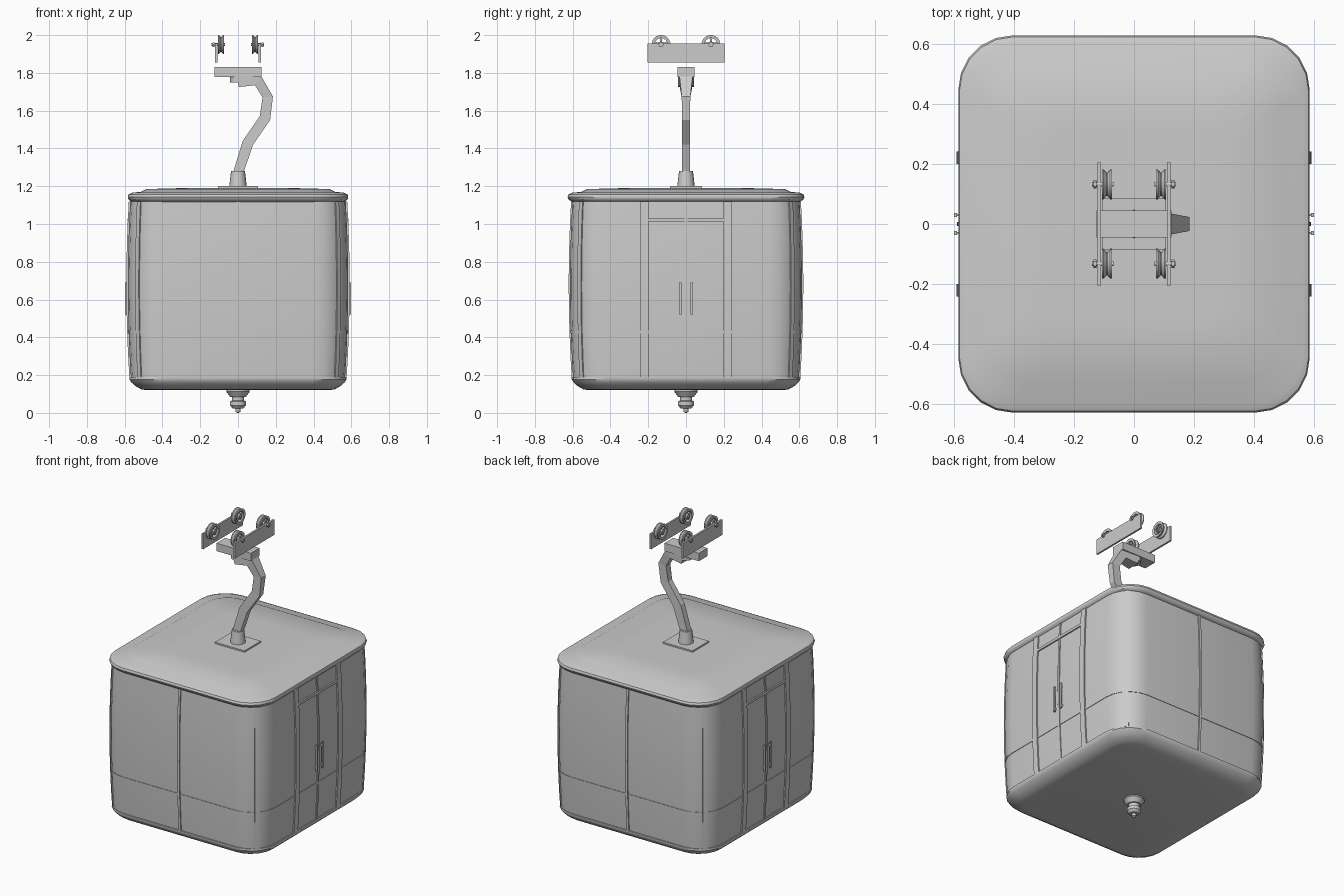
import bpy, bmesh, math
from mathutils import Vector

if "Cube" in bpy.data.objects:
    bpy.data.objects.remove(bpy.data.objects["Cube"])


def loft(name, rings, wrap=False, smooth=35):
    """Skin a list of point rings; cap the ends, or wrap last to first."""
    bm = bmesh.new()
    vs = [[bm.verts.new(p) for p in ring] for ring in rings]
    n, m = len(vs[0]), len(vs)
    for i in range(m if wrap else m - 1):
        a, b = vs[i], vs[(i + 1) % m]
        for j in range(n):
            k = (j + 1) % n
            bm.faces.new((a[j], a[k], b[k], b[j]))
    if not wrap:
        bm.faces.new(vs[0])
        bm.faces.new(vs[-1])
    bmesh.ops.recalc_face_normals(bm, faces=bm.faces)
    me = bpy.data.meshes.new(name)
    bm.to_mesh(me)
    bm.free()
    ob = bpy.data.objects.new(name, me)
    bpy.context.collection.objects.link(ob)
    if smooth:
        bpy.ops.object.select_all(action='DESELECT')
        ob.select_set(True)
        bpy.context.view_layer.objects.active = ob
        bpy.ops.object.shade_smooth_by_angle(angle=math.radians(smooth))
    return ob


def rrect(hx, hy, r, z, seg=5):
    pts = []
    for q, (sx, sy) in enumerate([(1, 1), (-1, 1), (-1, -1), (1, -1)]):
        for i in range(seg + 1):
            a = math.pi / 2 * (q + i / seg)
            pts.append(Vector((sx * (hx - r) + r * math.cos(a),
                               sy * (hy - r) + r * math.sin(a), z)))
    return pts


def box(name, x0, x1, y0, y1, z0, z1):
    return loft(name, [[(x0, y0, z), (x1, y0, z), (x1, y1, z), (x0, y1, z)]
                       for z in (z0, z1)], smooth=0)


def lathe(name, prof, centre, axis='Z', seg=24, wrap=False):
    rings = []
    for r, h in prof:
        ring = []
        for i in range(seg):
            a = 2 * math.pi * i / seg
            c, s = r * math.cos(a), r * math.sin(a)
            ring.append(Vector(centre) + Vector((c, s, h) if axis == 'Z' else (h, c, s)))
        rings.append(ring)
    return loft(name, rings, wrap)


HX, HY, R = 0.583, 0.614, 0.175


def bulge(z):
    """Inward offset of the gently barrelled wall."""
    return -0.014 * ((z - 0.68) / 0.46) ** 2


def wall(z, extra=0.0):
    o = bulge(z) + extra
    return rrect(HX + o, HY + o, R + o, z)


# Cabin shell with rounded underside
Z = [0.18 + 0.94 * i / 10 for i in range(11)]
under = [rrect(HX - d, HY - d, R - d * 0.5, z)
         for d, z in ((0.10, 0.12), (0.07, 0.125), (0.04, 0.142), (0.02, 0.16), (0.008, 0.178))]
loft("cabin_floor", under + [rrect(HX - 0.008, HY - 0.008, R, 0.19)])
loft("cabin_wall", [wall(z) for z in Z])
loft("belt_strip", [wall(0.42, -0.01), wall(0.42, 0.003), wall(0.435, 0.003), wall(0.435, -0.01)])

# Roof with rounded rim and raised centre panel
loft("roof", [rrect(hx, hy, r, z) for hx, hy, r, z in (
    (0.54, 0.575, 0.16, 1.115), (0.565, 0.605, 0.17, 1.118), (0.58, 0.622, 0.178, 1.13),
    (0.584, 0.627, 0.18, 1.143), (0.58, 0.622, 0.178, 1.157), (0.56, 0.603, 0.17, 1.166),
    (0.515, 0.555, 0.15, 1.17), (0.485, 0.525, 0.14, 1.185), (0.30, 0.33, 0.09, 1.19))])


def post(name, x, y, nx, ny, w, out, z0=0.185, z1=1.12):
    """Vertical strip that follows the barrelled wall."""
    n, t = Vector((nx, ny, 0)).normalized(), Vector((-ny, nx, 0)).normalized()
    rings = []
    for i in range(11):
        z = z0 + (z1 - z0) * i / 10
        c = Vector((x, y, z)) + n * bulge(z)
        rings.append([c + t * (s * w / 2) + n * d
                      for s, d in ((-1, -0.015), (1, -0.015), (1, out), (-1, out))])
    loft(name, rings)


# Corner posts
k = R * (1 - math.sqrt(0.5)) + 0.001
for sx in (1, -1):
    for sy in (1, -1):
        post("corner_post", sx * (HX - k), sy * (HY - k), sx, sy, 0.026, 0.006)

# Centre posts on front and back
for s in (1, -1):
    post("window_post", 0, s * HY, 0, s, 0.016, 0.007)

# Doors on both sides: posts, centre seam, header bar, handles
for s in (1, -1):
    for t in (1, -1):
        post("door_post", s * HX, t * 0.22, s, 0, 0.042, 0.008)
        h = t * 0.03
        x0, x1 = sorted((s * (HX + 0.006), s * (HX + 0.015)))
        box("door_handle", x0, x1, h - 0.006, h + 0.006, 0.52, 0.69)
        for z in (0.535, 0.665):
            a, b = sorted((s * (HX - 0.01), s * (HX + 0.01)))
            box("handle_mount", a, b, h - 0.004, h + 0.004, z, z + 0.01)
    post("door_seam", s * HX, 0, s, 0, 0.014, 0.005)
    a, b = sorted((s * (HX - 0.03), s * (HX + 0.001)))
    box("door_header", a, b, -0.2, 0.2, 1.013, 1.03)

# Damper stub under the floor
lathe("floor_stub", [(0.062, 0.122), (0.062, 0.112), (0.042, 0.085), (0.033, 0.085), (0.033, 0.065),
                     (0.042, 0.06), (0.042, 0.04), (0.028, 0.024), (0.014, 0.022),
                     (0.012, 0.006), (0.004, 0.0)], (0, 0, 0), seg=20)

# Roof mount
box("roof_plate", -0.107, 0.107, -0.085, 0.085, 1.18, 1.2)
lathe("arm_socket", [(0.047, 1.195), (0.037, 1.28)], (0, 0, 0), seg=16)

# Hanger arm: inner x,z / outer x,z / half depth
arm = [(-0.03, 1.26, 0.025, 1.26, 0.02), (0.025, 1.44, 0.08, 1.42, 0.02),
       (0.115, 1.57, 0.17, 1.55, 0.02), (0.13, 1.67, 0.185, 1.675, 0.023),
       (0.09, 1.735, 0.122, 1.785, 0.035), (0.005, 1.725, -0.01, 1.78, 0.042)]
loft("hanger_arm", [[(a, -d, b), (c, -d, e), (c, d, e), (a, d, b)] for a, b, c, e, d in arm], smooth=0)
lathe("arm_pivot", [(0.042, 1.75), (0.042, 1.785)], (0, 0, 0), seg=16)
box("cross_bar", -0.125, 0.125, -0.045, 0.045, 1.778, 1.83)

# Carriage: two side plates, four grooved spoked wheels
for s in (1, -1):
    x0, x1 = sorted((s * 0.109, s * 0.121))
    box("carriage_plate", x0, x1, -0.205, 0.205, 1.855, 1.955)
    for t in (1, -1):
        c = (s * 0.09, t * 0.132, 1.95)
        lathe("wheel_rim", [(0.034, -0.015), (0.05, -0.017), (0.05, -0.011), (0.039, -0.002),
                            (0.039, 0.002), (0.05, 0.011), (0.05, 0.017), (0.034, 0.015)],
              c, 'X', 28, wrap=True)
        lathe("wheel_hub", [(0.016, -0.016), (0.016, 0.016)], c, 'X', 16)
        for i in range(5):
            sp = box("wheel_spoke", -0.006, 0.006, -0.005, 0.005, 0.012, 0.037)
            sp.location = c
            sp.rotation_euler[0] = 2 * math.pi * i / 5
        lathe("wheel_axle", [(0.007, -0.022), (0.007, 0.03)] if s > 0 else
              [(0.007, -0.05), (0.007, 0.022)], c, 'X', 12)
        if s > 0:
            lathe("axle_shaft", [(0.007, 0.02), (0.007, 0.048)], c, 'X', 12)
        lathe("axle_nut", [(0.014, s * 0.035), (0.014, s * 0.044)], c, 'X', 6)
